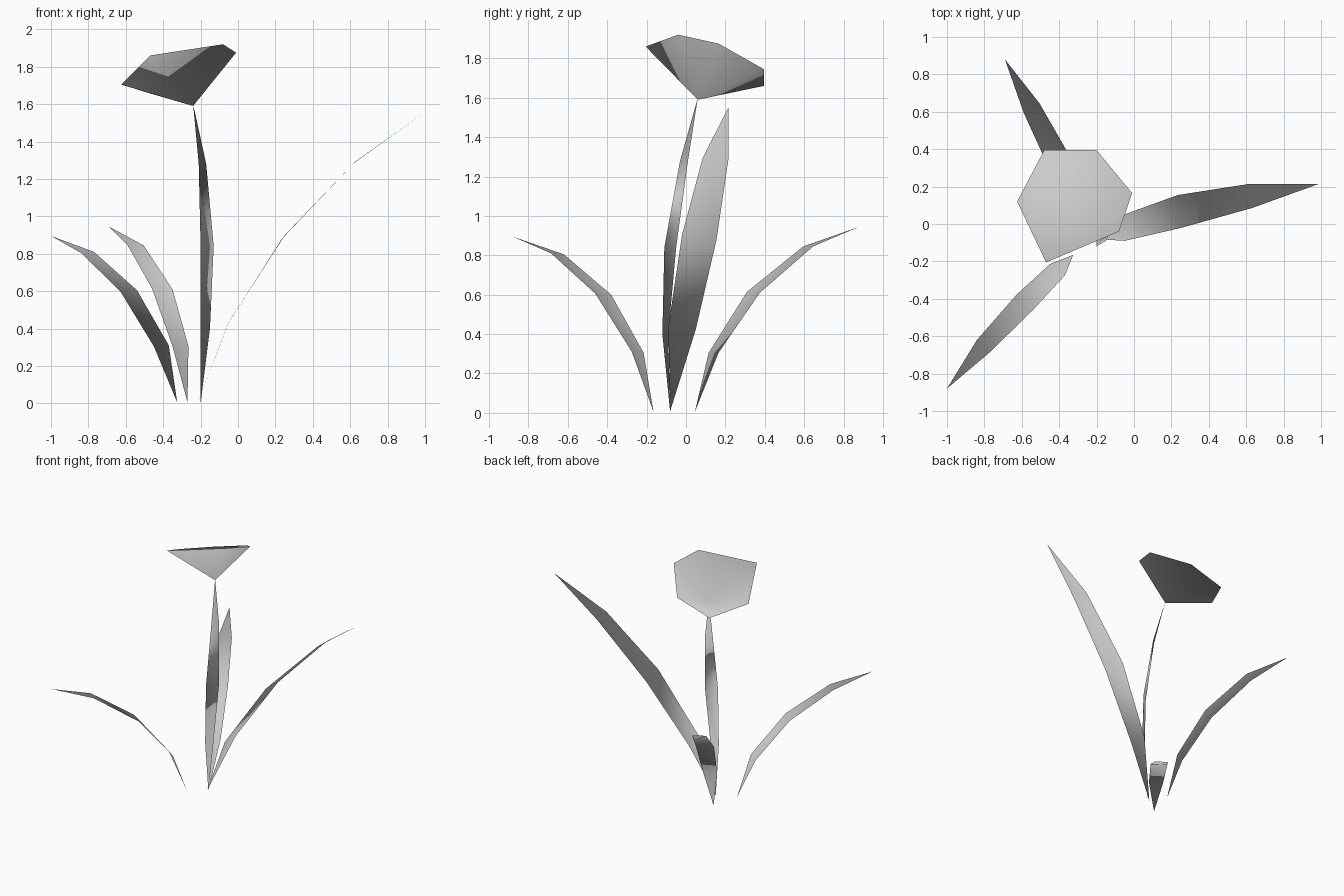
import bpy
import bmesh
from mathutils import Vector

old = bpy.data.objects.get("Cube")
if old:
    bpy.data.objects.remove(old, do_unlink=True)

# One plain colour for the whole plant
grey = bpy.data.materials.new("pale_grey")
grey.use_nodes = True
colour = (0.6, 0.6, 0.6, 1)
grey.diffuse_color = colour
grey.node_tree.nodes["Principled BSDF"].inputs["Base Color"].default_value = colour

# Foliage style shading: every normal points away from the plant's middle
MIDDLE = Vector((-0.3, -0.07, 0.96))


def finish(name, bm):
    """Turn the bmesh into a smooth object with rounded foliage normals."""
    mesh = bpy.data.meshes.new(name)
    bm.to_mesh(mesh)
    bm.free()
    mesh.materials.append(grey)
    mesh.shade_smooth()
    mesh.normals_split_custom_set_from_vertices(
        [(v.co - MIDDLE).normalized() for v in mesh.vertices])
    obj = bpy.data.objects.new(name, mesh)
    bpy.context.collection.objects.link(obj)


def blade(name, base, sections, tip):
    """Thin sheet from a base point through pairs of edge points to a tip."""
    bm = bmesh.new()
    root, end = bm.verts.new(base), bm.verts.new(tip)
    rows = [[bm.verts.new(p) for p in pair] for pair in sections]
    bm.faces.new((root, rows[0][1], rows[0][0]))
    for (a, b), (c, d) in zip(rows, rows[1:]):
        bm.faces.new((a, b, d, c))
    bm.faces.new((rows[-1][0], rows[-1][1], end))
    finish(name, bm)


def cup(name, apex, rim):
    """Open cone from an apex to a rim loop."""
    bm = bmesh.new()
    bottom = bm.verts.new(apex)
    loop = [bm.verts.new(p) for p in rim]
    for a, b in zip(loop, loop[1:] + loop[:1]):
        bm.faces.new((bottom, a, b))
    finish(name, bm)


# Stem, a narrow bowed blade
blade("stem", (-0.2, -0.08, 0),
      [((-0.2, -0.12, 0.4), (-0.15, -0.09, 0.4)),
       ((-0.2, -0.11, 0.84), (-0.13, -0.05, 0.84)),
       ((-0.21, -0.03, 1.28), (-0.17, 0.01, 1.28))],
      (-0.24, 0.06, 1.6))

# Tall leaf on the left
blade("left_leaf", (-0.21, -0.08, 0.01),
      [((-0.055, 0.05, 0.425), (-0.05, -0.09, 0.435)),
       ((0.235, 0.155, 0.88), (0.255, -0.02, 0.905)),
       ((0.62, 0.215, 1.285), (0.63, 0.085, 1.295))],
      (0.99, 0.215, 1.55))

# Short arching leaves
blade("front_leaf", (-0.325, -0.165, 0.005),
      [((-0.45, -0.215, 0.305), (-0.37, -0.275, 0.31)),
       ((-0.63, -0.38, 0.6), (-0.54, -0.46, 0.605)),
       ((-0.84, -0.62, 0.805), (-0.77, -0.685, 0.81))],
      (-1.0, -0.88, 0.895))
blade("back_leaf", (-0.27, 0.045, 0.005),
      [((-0.35, 0.115, 0.305), (-0.265, 0.165, 0.305)),
       ((-0.46, 0.31, 0.615), (-0.35, 0.375, 0.61)),
       ((-0.59, 0.595, 0.845), (-0.505, 0.645, 0.845))],
      (-0.69, 0.88, 0.945))

# Tilted six sided flower cup
cup("flower_cup", (-0.24, 0.06, 1.59),
    [(-0.47, -0.205, 1.86), (-0.08, -0.04, 1.92), (-0.01, 0.165, 1.875),
     (-0.2, 0.395, 1.745), (-0.48, 0.395, 1.66), (-0.625, 0.12, 1.705)])
